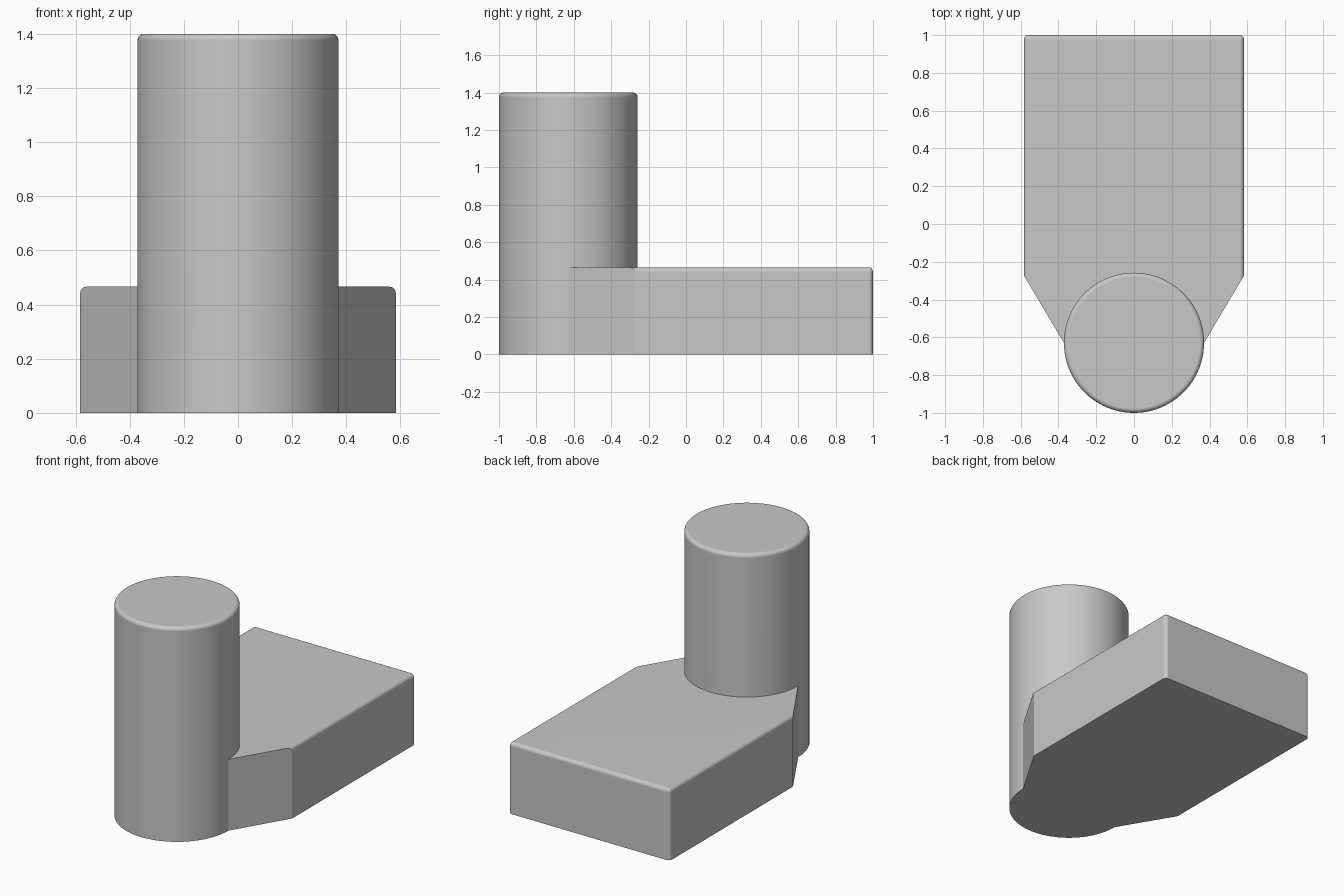
import bpy, bmesh
from mathutils import Vector

cube = bpy.data.objects.get("Cube")
if cube:
    bpy.data.objects.remove(cube, do_unlink=True)

HALF_W, BASE_H, TOWER_H = 0.583, 0.466, 1.4
RADIUS, TOWER_Y, SHOULDER_Y = 0.371, -0.629, -0.273
ROUND = 0.024

grey = bpy.data.materials.new("plain grey")
grey.use_nodes = True
grey.diffuse_color = (0.58, 0.58, 0.58, 1)
grey.node_tree.nodes["Principled BSDF"].inputs["Base Color"].default_value = grey.diffuse_color


def make_object(name, bm):
    bmesh.ops.recalc_face_normals(bm, faces=bm.faces)
    mesh = bpy.data.meshes.new(name)
    bm.to_mesh(mesh)
    bm.free()
    mesh.materials.append(grey)
    obj = bpy.data.objects.new(name, mesh)
    bpy.context.collection.objects.link(obj)
    return obj


def round_edges(bm, edges):
    bmesh.ops.bevel(bm, geom=edges, offset=ROUND, segments=5, profile=0.5,
                    affect='EDGES', clamp_overlap=True)


# Base block: rounded back corners and top rim
bm = bmesh.new()
bmesh.ops.create_cube(bm, size=1)
for v in bm.verts:
    v.co = (v.co.x * 2 * HALF_W,
            1 if v.co.y > 0 else TOWER_Y,
            BASE_H if v.co.z > 0 else 0)


def is_rounded(edge):
    a, b = (v.co for v in edge.verts)
    on_top = min(a.z, b.z) > 0
    at_front = max(a.y, b.y) < 0
    back_upright = min(a.y, b.y) > 0 and abs(a.z - b.z) > 0
    return (on_top and not at_front) or back_upright


round_edges(bm, [e for e in bm.edges if is_rounded(e)])

# Slice the two tapered shoulders towards the tower
for side in (-1, 1):
    normal = Vector((side * (SHOULDER_Y - TOWER_Y), RADIUS - HALF_W, 0))
    cut = bmesh.ops.bisect_plane(
        bm, geom=bm.verts[:] + bm.edges[:] + bm.faces[:], dist=1e-5,
        plane_co=(side * HALF_W, SHOULDER_Y, 0), plane_no=normal, clear_outer=True)
    rim = [g for g in cut["geom_cut"] if isinstance(g, bmesh.types.BMEdge)]
    bmesh.ops.holes_fill(bm, edges=rim, sides=0)
body = make_object("base_and_tower", bm)

# Round tower with a softened top rim
bm = bmesh.new()
bmesh.ops.create_cone(bm, cap_ends=True, segments=96, radius1=RADIUS,
                      radius2=RADIUS, depth=TOWER_H)
bmesh.ops.translate(bm, verts=bm.verts, vec=(0, TOWER_Y, TOWER_H / 2))
round_edges(bm, [e for e in bm.edges if all(v.co.z > TOWER_H - 0.01 for v in e.verts)])
tower = make_object("tower", bm)

# Fuse both parts into one solid
union = body.modifiers.new("fuse", 'BOOLEAN')
union.operation = 'UNION'
union.solver = 'EXACT'
union.object = tower
bpy.ops.object.select_all(action='DESELECT')
bpy.context.view_layer.objects.active = body
body.select_set(True)
bpy.ops.object.modifier_apply(modifier=union.name)
bpy.data.objects.remove(tower, do_unlink=True)

# Smooth rounding, flat large faces
bpy.ops.object.shade_smooth_by_angle(angle=0.5)
weighted = body.modifiers.new("flat faces", 'WEIGHTED_NORMAL')
weighted.keep_sharp = True
